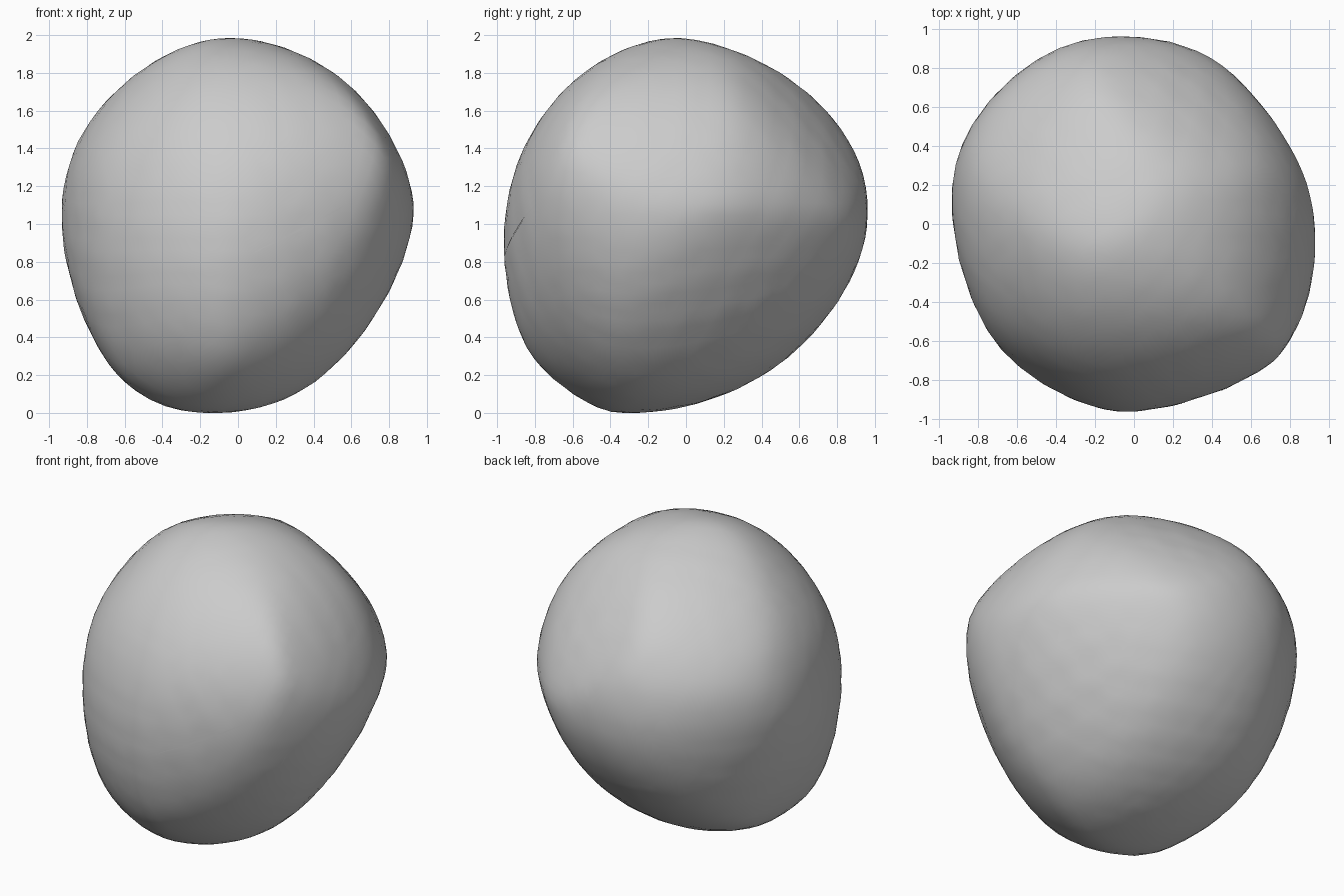
import bpy, bmesh, math
from mathutils import Vector
from mathutils.bvhtree import BVHTree

if "Cube" in bpy.data.objects:
    bpy.data.objects.remove(bpy.data.objects["Cube"], do_unlink=True)

# Stone outlines: azimuth, elevation, then radii in hundredths at equal angles
OUTLINES = [
    (0, 0, "92 94 92 96 100 99 97 95 93 92 99 103 98 93 87 86"),
    (90, 0, "96 98 95 93 100 99 96 95 96 101 108 106 94 90 87 90"),
    (0, 90, "93 90 91 94 96 98 97 97 93 90 93 95 96 93 101 97"),
    (35, 25, "88 90 89 92 96 96 94 93 93 97 106 108 100 89 81 80"),
    (215, 25, "93 93 95 98 99 98 93 91 88 83 84 85 91 100 103 96"),
    (138, -28, "97 100 98 98 95 95 97 105 99 93 100 106 109 103 97 93"),
]
STEPS = 96
MEAN = 0.96


def grey_material():
    mat = bpy.data.materials.new("stone_grey")
    mat.use_nodes = True
    colour = (0.6, 0.6, 0.6, 1.0)
    mat.diffuse_color = colour
    bsdf = mat.node_tree.nodes["Principled BSDF"]
    bsdf.inputs["Base Color"].default_value = colour
    bsdf.inputs["Roughness"].default_value = 0.9
    return mat


def rim_planes(azimuth, elevation, text):
    """Tangent planes (direction, distance) round one outline."""
    a, e = math.radians(azimuth), math.radians(elevation)
    across = Vector((math.cos(a), math.sin(a), 0))
    facing = Vector((math.sin(a) * math.cos(e), -math.cos(a) * math.cos(e), math.sin(e)))
    up = facing.cross(across)
    radii = [int(word) / 100 for word in text.split()]
    points, around = [], []
    for i in range(STEPS):
        place = i * len(radii) / STEPS
        k, t = int(place), place % 1
        angle = math.tau * i / STEPS
        direction = across * math.cos(angle) + up * math.sin(angle)
        around.append(direction)
        points.append(direction * (radii[k] * (1 - t) + radii[(k + 1) % len(radii)] * t))
    return [(n, max(n.dot(p) for p in points)) for n in around[::3]]


def likeness(a, b):
    """How closely the reach in two directions should agree."""
    c = a.dot(b)
    return 0.01 + 0.01 * c + 0.003 * math.exp((c - 1) / 0.13)


def solve(rows):
    """Gaussian elimination on an augmented symmetric system."""
    size = len(rows)
    for i in range(size):
        pivot = rows[i]
        for j in range(i + 1, size):
            factor = rows[j][i] / pivot[i]
            rows[j][i:] = [x - factor * y for x, y in zip(rows[j][i:], pivot[i:])]
    answer = [0.0] * size
    for i in reversed(range(size)):
        known = sum(rows[i][j] * answer[j] for j in range(i + 1, size))
        answer[i] = (rows[i][size] - known) / rows[i][i]
    return answer


def sphere_mesh(subdivisions):
    bm = bmesh.new()
    bmesh.ops.create_icosphere(bm, subdivisions=subdivisions, radius=1)
    return bm


def add_object(name, bm, mat):
    mesh = bpy.data.meshes.new(name)
    bm.to_mesh(mesh)
    mesh.materials.append(mat)
    obj = bpy.data.objects.new(name, mesh)
    bpy.context.collection.objects.link(obj)
    bpy.ops.object.select_all(action="DESELECT")
    obj.select_set(True)
    bpy.context.view_layer.objects.active = obj
    bpy.ops.object.shade_smooth_by_angle(angle=math.radians(40))


# Smooth reach over the whole stone that agrees with all the outlines
stone = grey_material()
rims = [plane for outline in OUTLINES for plane in rim_planes(*outline)]
system = [[likeness(n, m) for m, _ in rims] + [distance - MEAN] for n, distance in rims]
for i, row in enumerate(system):
    row[i] += 0.00006
weights = solve(system)

# Chisel a ball with planes facing every way
facets = sphere_mesh(4)
planes = []
for vert in facets.verts:
    n = vert.co.normalized()
    reach = MEAN + sum(w * likeness(n, m) for w, (m, _) in zip(weights, rims))
    planes.append((n, reach))
facets.free()

body = sphere_mesh(5)
for vert in body.verts:
    d = vert.co.normalized()
    nearest = 2.0
    for n, distance in planes:
        along = n.dot(d)
        if along > 0.6 and distance < nearest * along:
            nearest = distance / along
    vert.co = d * nearest

# Stand the boulder on the ground
ground = min(v.co.z for v in body.verts)
bmesh.ops.translate(body, verts=body.verts, vec=(0, 0, -ground))
body.normal_update()
surface = BVHTree.FromBMesh(body)
add_object("boulder", body, stone)
body.free()


# Thin slivers lying along the cracks in the stone
def crack(name, start, end, width):
    start, end = Vector(start), Vector(end)
    bm = bmesh.new()
    rows = []
    count = 8
    for i in range(count + 1):
        t = i / count
        spot, normal, _, _ = surface.find_nearest(start.lerp(end, t))
        side = normal.cross(end - start).normalized() * width * math.sin(math.pi * t)
        lifted = spot + normal * 0.003
        rows.append([bm.verts.new(lifted + side), bm.verts.new(lifted - side)])
    for a, b in zip(rows, rows[1:]):
        bm.faces.new((a[0], b[0], b[1], a[1]))
    bmesh.ops.remove_doubles(bm, verts=bm.verts, dist=0.0005)
    bm.normal_update()
    add_object(name, bm, stone)
    bm.free()


crack("front_crack", (0.06, -0.92, 0.84), (0.6, -0.77, 1.12), 0.006)
crack("side_crack", (0.59, -0.62, 0.52), (0.79, -0.59, 0.9), 0.004)
